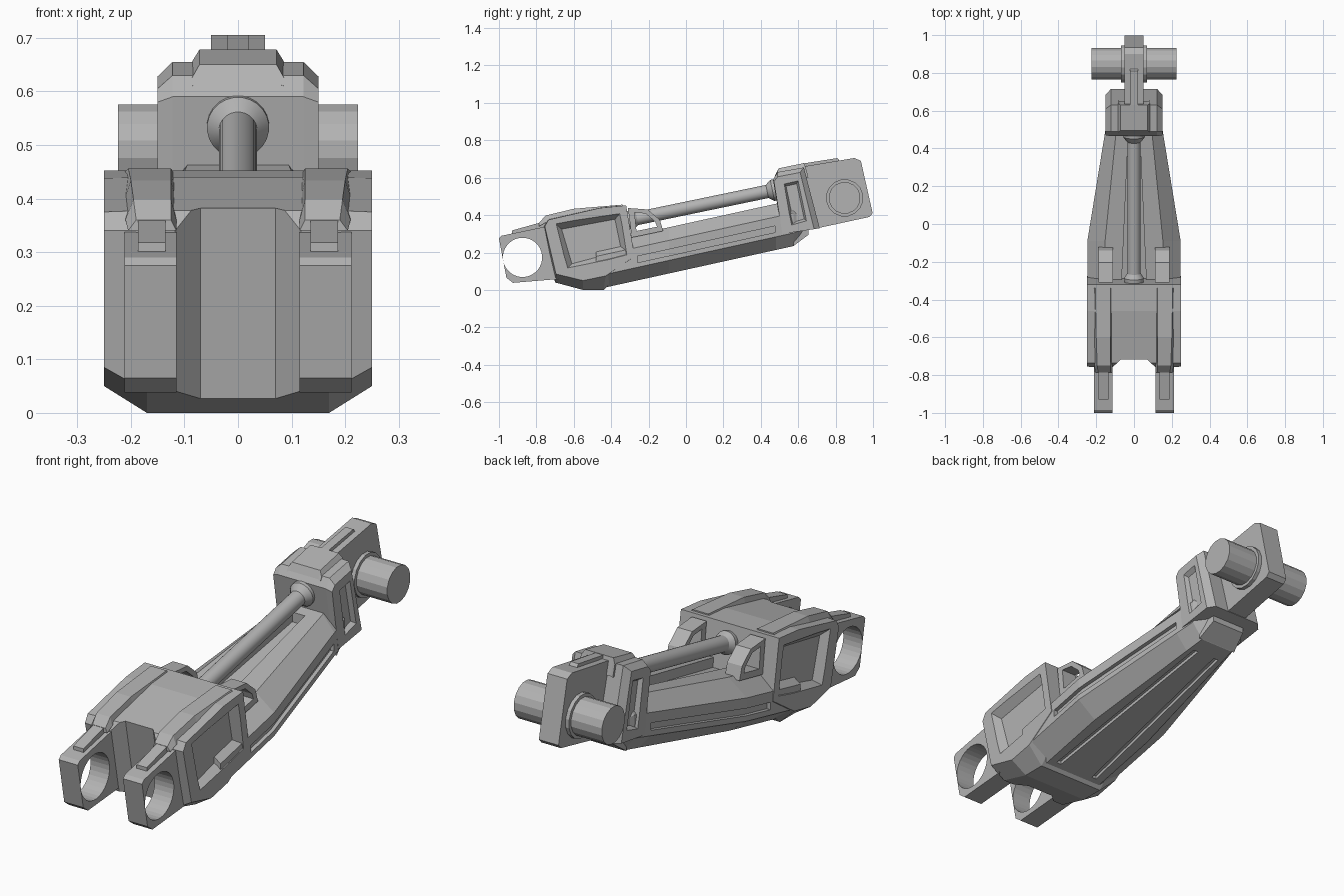
import bpy, bmesh, math
from mathutils import Vector

if "Cube" in bpy.data.objects:
    bpy.data.objects.remove(bpy.data.objects["Cube"], do_unlink=True)

GREY = (0.45, 0.45, 0.45, 1)
metal = bpy.data.materials.new("plain grey metal")
metal.use_nodes = True
metal.diffuse_color = GREY
metal.node_tree.nodes["Principled BSDF"].inputs["Base Color"].default_value = GREY


def loft(name, loops):
    """Closed solid through loops of equal point count."""
    bm = bmesh.new()
    rings = [[bm.verts.new(p) for p in loop] for loop in loops]
    n = len(rings[0])
    for a, b in zip(rings, rings[1:]):
        for i in range(n):
            j = (i + 1) % n
            bm.faces.new((a[i], a[j], b[j], b[i]))
    bm.faces.new(rings[0])
    bm.faces.new(rings[-1])
    bmesh.ops.recalc_face_normals(bm, faces=bm.faces)
    mesh = bpy.data.meshes.new(name)
    bm.to_mesh(mesh)
    bm.free()
    mesh.materials.append(metal)
    obj = bpy.data.objects.new(name, mesh)
    bpy.context.collection.objects.link(obj)
    return obj


def side(x, profile):
    return [(x, y, z) for y, z in profile]


def slab(name, x0, x1, profile):
    return loft(name, [side(x0, profile), side(x1, profile)])


def chamfered(name, inner_x, outer_x, inner, outer):
    """Symmetric body: full profile in the middle, smaller one on both flanks."""
    return loft(name, [side(-outer_x, outer), side(-inner_x, inner),
                       side(inner_x, inner), side(outer_x, outer)])


def turned(name, start, end, steps, sides=16):
    """Round part along a line; steps are (fraction, radius)."""
    start, end = Vector(start), Vector(end)
    axis = end - start
    turn = axis.to_track_quat('Z', 'Y')
    ring = [Vector((math.cos(a), math.sin(a), 0)) for a in
            (math.tau * (i + 0.5) / sides for i in range(sides))]
    return loft(name, [[start + axis * t + turn @ (p * r) for p in ring] for t, r in steps])


def cut(target, cutter):
    cutter.hide_render = True
    mod = target.modifiers.new("cut", 'BOOLEAN')
    mod.operation = 'DIFFERENCE'
    mod.solver = 'EXACT'
    mod.object = cutter
    bpy.context.view_layer.objects.active = target
    bpy.ops.object.modifier_apply(modifier=mod.name)
    bpy.data.objects.remove(cutter, do_unlink=True)


def box_loop(x0, x1, y, z0, z1):
    return [(x0, y, z0), (x1, y, z0), (x1, y, z1), (x0, y, z1)]


# Long tapering beam
def half_width(y):
    return 0.247 if y < -0.09 else 0.247 - (y + 0.09) * 0.163


def top_z(y):
    return 0.355 + 0.22 * y


def beam_section(y, w, t, b):
    half = [(0.62 * w, t), (w, t - 0.07), (w, b + 0.07), (0.62 * w, b)]
    return [(x, y, z) for x, z in half] + [(-x, y, z) for x, z in reversed(half)]


beam = loft("main_beam", [beam_section(y, half_width(y), top_z(y), top_z(y) - 0.247)
                          for y in (-0.48, -0.09, 0.48, 0.575)]
            + [beam_section(0.63, 0.11, 0.46, 0.29)])

cut(beam, loft("trough_cutter", [box_loop(-w, w, y, top_z(y) - 0.045, top_z(y) + 0.1)
                                 for y, w in ((-0.3, 0.065), (0.44, 0.032))]))
for s in (-1, 1):
    cut(beam, loft("side_slot_cutter", [
        box_loop(s * (half_width(y) - 0.018), s * (half_width(y) + 0.05), y,
                 top_z(y) - 0.152, top_z(y) - 0.118) for y in (-0.26, -0.09, 0.475)]))
    cut(beam, loft("belly_slot_cutter", [
        box_loop(s * x, s * (x + 0.025), y, top_z(y) - 0.3, top_z(y) - 0.232)
        for y, x in ((-0.4, 0.09), (0.5, 0.045))]))

tail_plug = loft("beam_tail_plug", [box_loop(-0.1, 0.1, 0.575, 0.235, 0.31),
                                    box_loop(-0.085, 0.085, 0.655, 0.295, 0.33)])

# Front housing with recessed flanks
housing = chamfered(
    "front_housing", 0.17, 0.25,
    [(-0.76, 0.34), (-0.735, 0.378), (-0.46, 0.44), (-0.32, 0.452), (-0.275, 0.17),
     (-0.44, 0.0), (-0.55, 0.0), (-0.70, 0.04)],
    [(-0.755, 0.34), (-0.735, 0.375), (-0.46, 0.438), (-0.32, 0.452), (-0.275, 0.18),
     (-0.43, 0.075), (-0.55, 0.05), (-0.695, 0.085)])
front_y = lambda z: -0.69 - 0.19 * z
cut(housing, loft("front_notch_cutter", [
    [(-0.15, front_y(z) - 0.04, z), (0.15, front_y(z) - 0.04, z),
     (0.07, front_y(z) + 0.045, z), (-0.07, front_y(z) + 0.045, z)] for z in (-0.1, 0.6)]))
for s in (-1, 1):
    cut(housing, loft("flank_cutter", [
        side(s * 0.27, [(-0.71, 0.37), (-0.34, 0.425), (-0.30, 0.175), (-0.645, 0.105)]),
        side(s * 0.215, [(-0.665, 0.325), (-0.38, 0.378), (-0.345, 0.21), (-0.61, 0.14)])]))

# Clevis lugs, top ridges and brackets on both sides
for s, tag in ((1, "left"), (-1, "right")):
    lug = loft("clevis_lug_" + tag, [side(s * x, p) for x, p in (
        (0.115, [(-1.0, 0.275), (-0.985, 0.29), (-0.72, 0.345), (-0.66, 0.06),
                 (-0.925, 0.038), (-0.96, 0.065)]),
        (0.212, [(-1.0, 0.275), (-0.985, 0.29), (-0.72, 0.345), (-0.66, 0.06),
                 (-0.925, 0.038), (-0.96, 0.065)]))])
    cut(lug, turned("eye_cutter", (s * 0.05, -0.874, 0.174), (s * 0.3, -0.874, 0.174),
                    ((0, 0.105), (1, 0.105)), 32))
    loft("lug_rail_" + tag, [box_loop(s * 0.135, s * 0.187, -0.93, 0.28, 0.318),
                             box_loop(s * 0.135, s * 0.187, -0.78, 0.30, 0.36),
                             box_loop(s * 0.135, s * 0.187, -0.72, 0.32, 0.385)])
    loft("top_ridge_" + tag, [
        [(s * a, y, z0), (s * b, y, z0), (s * (b - 0.015), y, z1), (s * (a + 0.01), y, z1)]
        for y, a, b, z0, z1 in ((-0.785, 0.115, 0.205, 0.34, 0.36),
                                (-0.75, 0.115, 0.21, 0.36, 0.398),
                                (-0.6, 0.115, 0.215, 0.39, 0.434),
                                (-0.34, 0.115, 0.22, 0.44, 0.456))])
    bracket = slab("rear_bracket_" + tag, s * 0.112, s * 0.187,
                   [(-0.31, 0.438), (-0.205, 0.43), (-0.14, 0.375), (-0.122, 0.315),
                    (-0.29, 0.28)])
    cut(bracket, slab("bracket_cutter", s * 0.09, s * 0.21,
                      [(-0.275, 0.415), (-0.215, 0.408), (-0.165, 0.365), (-0.155, 0.338),
                       (-0.265, 0.315)]))

# Piston rod with flared ends
rod = turned("piston_rod", (0, -0.31, 0.372), (0, 0.49, 0.538),
             ((0, 0.05), (0.03, 0.052), (0.06, 0.036), (0.93, 0.036),
              (0.945, 0.046), (0.965, 0.058), (1, 0.058)), 24)
bpy.ops.object.select_all(action='DESELECT')
rod.select_set(True)
bpy.context.view_layer.objects.active = rod
bpy.ops.object.shade_smooth_by_angle(angle=math.radians(30))

# Rear block with recessed flanks and a top cap
block = chamfered(
    "rear_block", 0.122, 0.15,
    [(0.465, 0.59), (0.49, 0.63), (0.63, 0.655), (0.715, 0.33), (0.515, 0.30)],
    [(0.47, 0.58), (0.49, 0.605), (0.61, 0.628), (0.685, 0.325), (0.515, 0.30)])
for s in (-1, 1):
    cut(block, loft("block_flank_cutter", [
        side(s * 0.16, [(0.52, 0.572), (0.603, 0.59), (0.65, 0.365), (0.56, 0.34)]),
        side(s * 0.13, [(0.535, 0.555), (0.592, 0.568), (0.632, 0.38), (0.575, 0.362)])]))
chamfered("block_cap", 0.072, 0.086,
          [(0.48, 0.615), (0.495, 0.65), (0.63, 0.678), (0.65, 0.6)],
          [(0.475, 0.61), (0.485, 0.625), (0.64, 0.655), (0.655, 0.6)])

# Rear lug, its rail and the cross axle
slab("rear_lug", -0.05, 0.05,
     [(0.6, 0.655), (0.9, 0.705), (0.935, 0.69), (0.998, 0.41), (0.98, 0.39), (0.68, 0.325)])
slab("rear_lug_rail", -0.02, 0.02, [(0.6, 0.66), (0.62, 0.675), (0.81, 0.705), (0.83, 0.68)])
turned("axle_collar", (-0.068, 0.848, 0.492), (0.068, 0.848, 0.492), ((0, 0.1), (1, 0.1)))
turned("cross_axle", (-0.224, 0.848, 0.492), (0.224, 0.848, 0.492), ((0, 0.085), (1, 0.085)))
